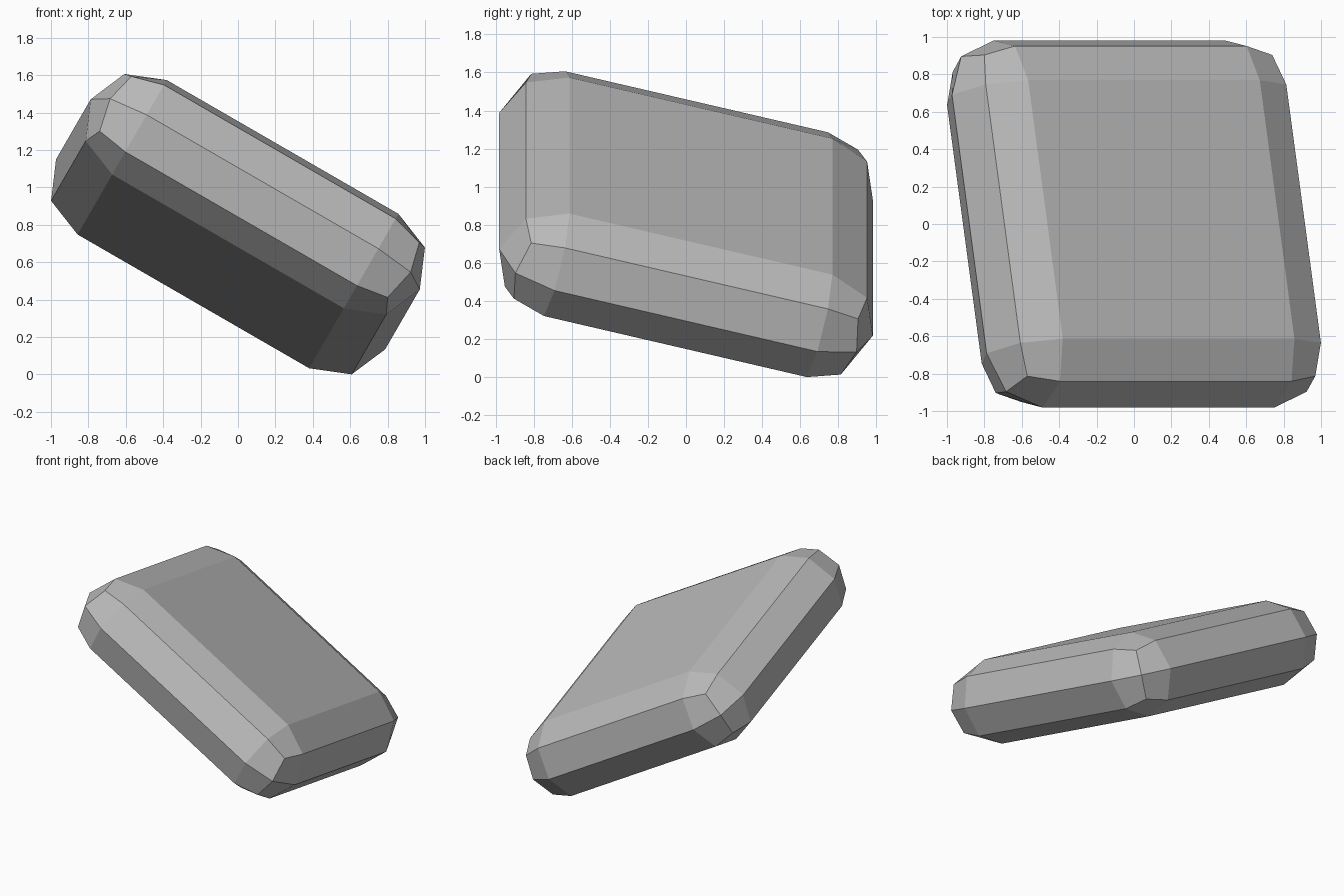
import bpy, bmesh
from math import radians
from mathutils import Matrix, Euler

if "Cube" in bpy.data.objects:
    bpy.data.objects.remove(bpy.data.objects["Cube"])

SIDE, THICK = 2.032, 0.604   # square slab, edges rounded over the full thickness

grey = bpy.data.materials.new("mid_grey")
grey.diffuse_color = (0.5, 0.5, 0.5, 1)
grey.use_nodes = True
grey.node_tree.nodes["Principled BSDF"].inputs["Base Color"].default_value = grey.diffuse_color

# Slab: cube scaled flat, two-segment bevel that meets at mid thickness
bm = bmesh.new()
bmesh.ops.create_cube(bm, size=1, matrix=Matrix.Diagonal((SIDE, SIDE, THICK, 1)))
bmesh.ops.bevel(bm, geom=bm.edges[:], offset=THICK / 2 - 0.001, offset_type='OFFSET',
                segments=2, profile=0.5, affect='EDGES', clamp_overlap=True)
bmesh.ops.remove_doubles(bm, verts=bm.verts[:], dist=0.01)

# Tilt it about x then y, and rest it on the ground
tilt = Euler((radians(-15), radians(30), 0), 'XYZ').to_matrix()
bmesh.ops.transform(bm, matrix=tilt.to_4x4(), verts=bm.verts[:])
low = min(v.co.z for v in bm.verts)
bmesh.ops.translate(bm, vec=(0, 0, -low), verts=bm.verts[:])
bmesh.ops.recalc_face_normals(bm, faces=bm.faces[:])

mesh = bpy.data.meshes.new("tilted_slab")
bm.to_mesh(mesh)
bm.free()
mesh.materials.append(grey)
slab = bpy.data.objects.new("tilted_slab", mesh)
bpy.context.collection.objects.link(slab)
